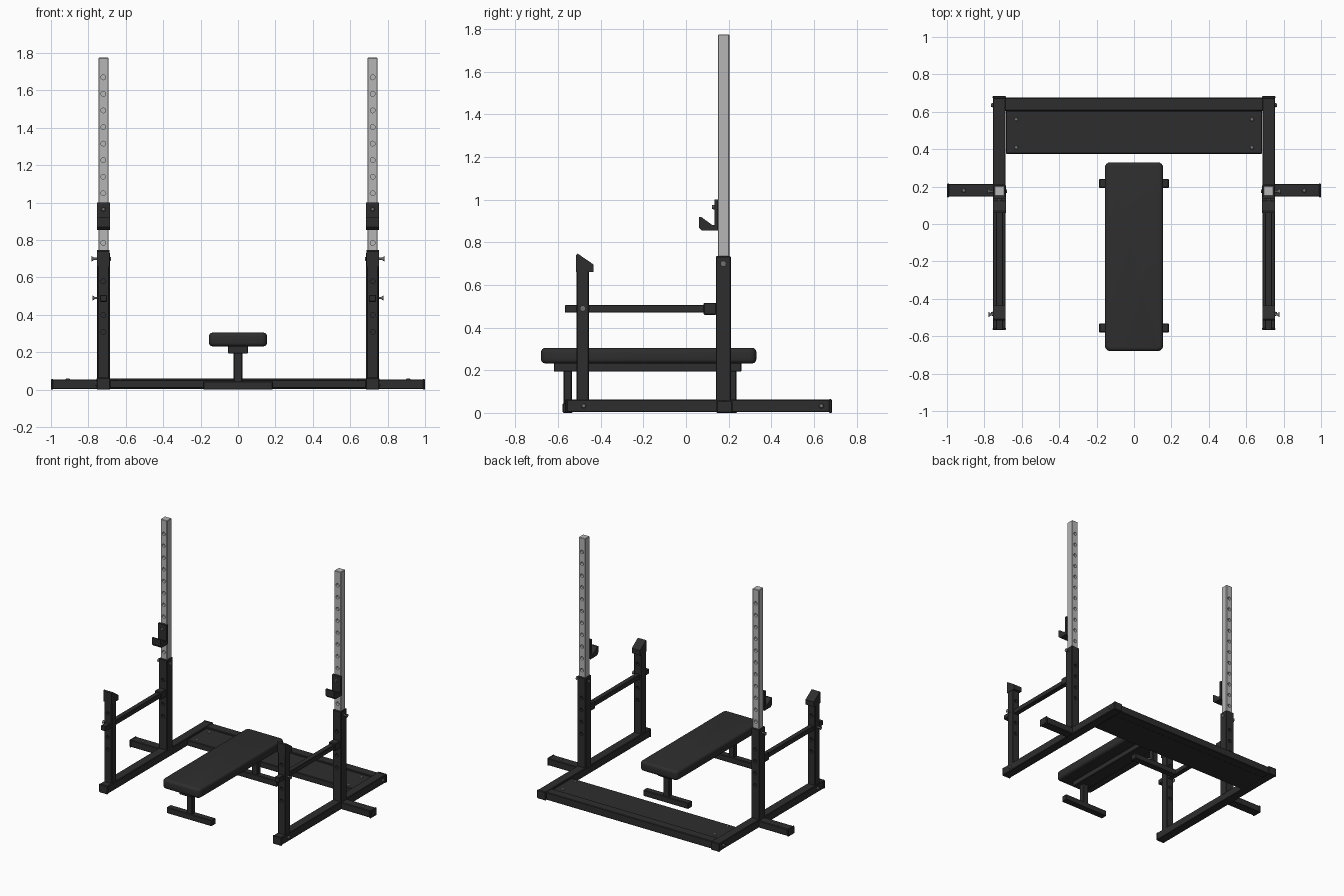
import bpy, bmesh
from math import pi
from mathutils import Matrix, Vector

cube = bpy.data.objects.get("Cube")
if cube:
    bpy.data.objects.remove(cube, do_unlink=True)


def material(name, value, rough=0.6):
    m = bpy.data.materials.new(name)
    m.use_nodes = True
    m.diffuse_color = (value, value, value, 1)
    bsdf = m.node_tree.nodes["Principled BSDF"]
    bsdf.inputs["Base Color"].default_value = (value, value, value, 1)
    bsdf.inputs["Roughness"].default_value = rough
    return m


BLACK = material("black powder coat", 0.027)
STEEL = material("brushed steel", 0.47)
BOLT = material("grey bolt metal", 0.16)


def finish(name, bm, mat):
    bmesh.ops.recalc_face_normals(bm, faces=bm.faces)
    mesh = bpy.data.meshes.new(name)
    bm.to_mesh(mesh)
    bm.free()
    ob = bpy.data.objects.new(name, mesh)
    bpy.context.collection.objects.link(ob)
    mesh.materials.append(mat)
    return ob


def select(ob):
    bpy.ops.object.select_all(action='DESELECT')
    ob.select_set(True)
    bpy.context.view_layer.objects.active = ob


def box(name, x, y, z, mat=BLACK, bevel=0.004, segments=1):
    """Box spanning the (low, high) ranges x, y, z."""
    bm = bmesh.new()
    bmesh.ops.create_cube(bm, size=1)
    for v in bm.verts:
        v.co = [(r[0] + r[1]) / 2 + c * abs(r[1] - r[0]) for r, c in zip((x, y, z), v.co)]
    if bevel:
        bmesh.ops.bevel(bm, geom=bm.edges[:], offset=bevel, segments=segments,
                        profile=0.5, affect='EDGES')
    return finish(name, bm, mat)


def profile(name, points, cx, width):
    """Side profile of (y, z) points extruded along x."""
    bm = bmesh.new()
    face = bm.faces.new([bm.verts.new((cx - width / 2, y, z)) for y, z in points])
    grown = bmesh.ops.extrude_face_region(bm, geom=[face])["geom"]
    bmesh.ops.translate(bm, vec=(width, 0, 0),
                        verts=[g for g in grown if isinstance(g, bmesh.types.BMVert)])
    return finish(name, bm, BLACK)


def add_rod(bm, start, axis, length, r1, r2=None, sides=12):
    axis = Vector(axis)
    turn = axis.to_track_quat('Z', 'Y').to_matrix().to_4x4()
    mid = Vector(start) + axis * length / 2
    bmesh.ops.create_cone(bm, cap_ends=True, segments=sides, radius1=r1,
                          radius2=r1 if r2 is None else r2, depth=length,
                          matrix=Matrix.Translation(mid) @ turn)


def bolt(name, start, axis, radius=0.012, length=0.006):
    bm = bmesh.new()
    add_rod(bm, start, axis, length, radius, radius * 0.75, 8)
    return finish(name, bm, BOLT)


def pull_pin(name, s, x, y, z):
    bm = bmesh.new()
    add_rod(bm, (s * x, y, z), (s, 0, 0), 0.022, 0.006)
    add_rod(bm, (s * (x + 0.016), y, z), (s, 0, 0), 0.012, 0.007, 0.014)
    return finish(name, bm, BOLT)


def drill(ob, x, y_faces, heights, radius=0.013, depth=0.018):
    """Blind adjustment holes in the front and back faces of a post."""
    bm = bmesh.new()
    for y in y_faces:
        for z in heights:
            add_rod(bm, (x, y - depth, z), (0, 1, 0), depth * 2, radius, sides=12)
    cutter = finish("hole_cutter", bm, ob.data.materials[0])
    cutter.hide_render = True
    mod = ob.modifiers.new("holes", 'BOOLEAN')
    mod.operation = 'DIFFERENCE'
    mod.solver = 'EXACT'
    mod.object = cutter
    select(ob)
    bpy.ops.object.modifier_apply(modifier=mod.name)
    bpy.data.objects.remove(cutter, do_unlink=True)


PITCH = 0.0885
upper_holes = [0.785 + PITCH * i for i in range(11)]
lower_holes = [0.31, 0.40, 0.49, 0.58]
POST = 0.72

for s, side in ((1, "left"), (-1, "right")):
    cx = s * POST

    def around(half):
        return (cx - half, cx + half)

    def outward(a, b):
        return tuple(sorted((s * a, s * b)))

    # floor frame
    box(side + "_floor_rail", around(0.034), (-0.56, 0.675), (0.003, 0.062))
    box(side + "_rail_rear_cap", around(0.036), (0.67, 0.685), (0, 0.064))
    box(side + "_rail_front_cap", around(0.036), (-0.567, -0.555), (0, 0.064))
    box(side + "_outrigger", outward(0.75, 0.992), (0.146, 0.214), (0.003, 0.055))
    box(side + "_outrigger_cap", outward(0.988, 1.0), (0.143, 0.217), (0, 0.058))
    bolt(side + "_outrigger_bolt", (s * 0.91, 0.18, 0.054), (0, 0, 1))
    for y in (-0.48, 0.635):
        bolt(side + "_rail_bolt", (s * 0.753, y, 0.033), (s, 0, 0), length=0.012)

    # telescoping upright
    sleeve = box(side + "_upright_sleeve", around(0.035), (0.14, 0.21), (0.05, 0.735))
    drill(sleeve, cx, (0.14, 0.21), lower_holes)
    upright = box(side + "_inner_upright", around(0.027), (0.15, 0.203), (0.70, 1.775), STEEL, 0.003)
    drill(upright, cx, (0.15, 0.203), upper_holes)
    pull_pin(side + "_upright_pin", s, 0.754, 0.175, 0.70)
    bolt(side + "_upright_inner_bolt", (s * 0.686, 0.175, 0.70), (-s, 0, 0))

    # bar hook
    profile(side + "_bar_hook", [(0.151, 0.855), (0.075, 0.855), (0.06, 0.87), (0.06, 0.92),
                                 (0.07, 0.92), (0.122, 0.882), (0.134, 0.882),
                                 (0.134, 1.0), (0.151, 1.0)], cx, 0.07)
    bolt(side + "_hook_bolt", (cx, 0.136, 0.965), (0, -1, 0), 0.012, 0.014)

    # front post with sloped catch
    post = box(side + "_front_post", around(0.031), (-0.513, -0.455), (0.055, 0.67))
    drill(post, cx, (-0.513, -0.455), lower_holes)
    profile(side + "_front_catch", [(-0.515, 0.66), (-0.515, 0.74), (-0.508, 0.747),
                                    (-0.435, 0.697), (-0.435, 0.66)], cx, 0.068)
    pull_pin(side + "_front_pin", s, 0.75, -0.484, 0.49)

    # spotter arm
    box(side + "_spotter_arm", around(0.019), (-0.568, 0.13), (0.47, 0.506), bevel=0.003)
    box(side + "_spotter_bracket", around(0.028), (0.082, 0.142), (0.46, 0.516))

    # platform bolts
    for y in (0.41, 0.56):
        bolt(side + "_platform_bolt", (s * 0.63, y, 0.05), (0, 0, 1))

# rear crossbar and platform
box("rear_crossbar", (-0.69, 0.69), (0.605, 0.675), (0.003, 0.06))
box("rear_platform", (-0.685, 0.685), (0.375, 0.605), (0.008, 0.052))

# bench
pad = box("bench_pad", (-0.156, 0.156), (-0.68, 0.33), (0.232, 0.305), bevel=0)
bm = bmesh.new()
bm.from_mesh(pad.data)
upright_edges = [e for e in bm.edges if abs(e.verts[0].co.z - e.verts[1].co.z) > 0.01]
bmesh.ops.bevel(bm, geom=upright_edges, offset=0.03, segments=4, profile=0.5, affect='EDGES')
rims = [e for e in bm.edges if abs(e.verts[0].co.z - e.verts[1].co.z) < 0.001]
bmesh.ops.bevel(bm, geom=rims, offset=0.02, segments=4, profile=0.5, affect='EDGES')
bm.to_mesh(pad.data)
bm.free()
select(pad)
bpy.ops.object.shade_smooth_by_angle(angle=pi / 4)
box("bench_beam", (-0.054, 0.054), (-0.62, 0.26), (0.193, 0.235))
for name, y in (("front", -0.555), ("rear", 0.217)):
    box("bench_" + name + "_leg", (-0.023, 0.023), (y - 0.02, y + 0.02), (0.03, 0.2))
    box("bench_" + name + "_foot", (-0.187, 0.187), (y - 0.024, y + 0.024), (0, 0.045))
